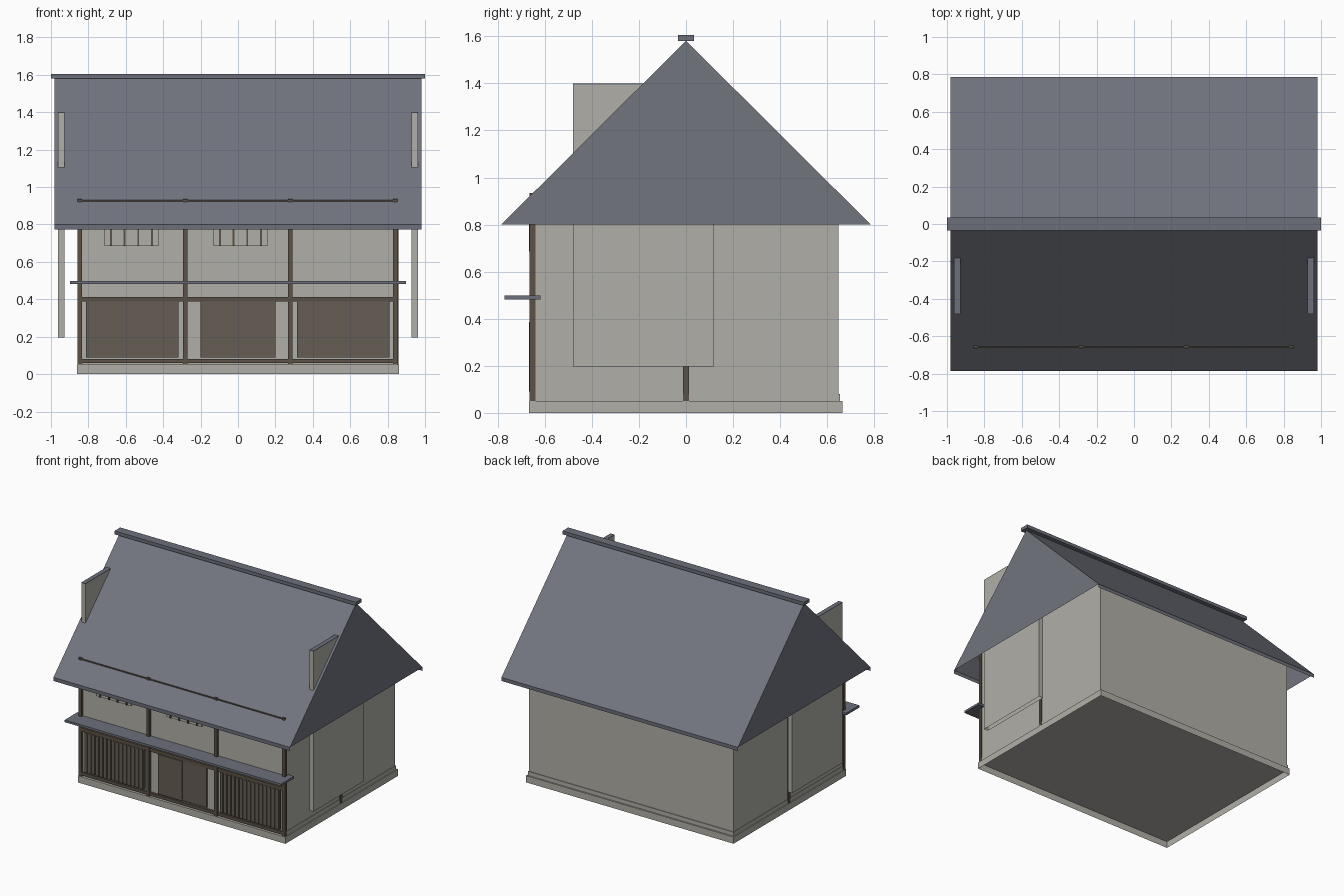
import bpy, bmesh

cube = bpy.data.objects.get("Cube")
if cube:
    bpy.data.objects.remove(cube, do_unlink=True)


def make_material(name, *rgb):
    """Flat material from display colour values (0-255)."""
    linear = [((c / 255 + 0.055) / 1.055) ** 2.4 for c in rgb] + [1.0]
    mat = bpy.data.materials.new(name)
    mat.diffuse_color = linear
    mat.use_nodes = True
    shader = next(n for n in mat.node_tree.nodes if n.type == 'BSDF_PRINCIPLED')
    shader.inputs["Base Color"].default_value = linear
    shader.inputs["Roughness"].default_value = 0.9
    return mat


PLASTER = make_material("plaster grey", 177, 175, 167)
TILE = make_material("roof slate", 114, 117, 127)
TRIM = make_material("roof trim slate", 108, 112, 122)
TIMBER = make_material("dark timber", 92, 82, 70)
PANEL = make_material("brown panel", 102, 93, 85)


def finish(name, bm, mat):
    mesh = bpy.data.meshes.new(name)
    bm.to_mesh(mesh)
    bm.free()
    mesh.materials.append(mat)
    obj = bpy.data.objects.new(name, mesh)
    bpy.context.collection.objects.link(obj)
    return obj


def box(name, mat, x, y, z, open_bottom=False):
    """Box from (low, high) ranges on each axis."""
    bm = bmesh.new()
    bmesh.ops.create_cube(bm, size=1)
    if open_bottom:
        bm.normal_update()
        bottom = [f for f in bm.faces if f.normal.z < -0.5]
        bmesh.ops.delete(bm, geom=bottom, context='FACES_ONLY')
    for v in bm.verts:
        v.co = [r[0] if c < 0 else r[1] for c, r in zip(v.co, (x, y, z))]
    return finish(name, bm, mat)


def around(centre, width):
    return (centre - width / 2, centre + width / 2)


# Hollow base, skirting and walls
box("base_plinth", PLASTER, (-0.86, 0.86), (-0.667, 0.665), (0, 0.05), True)
box("skirting", PLASTER, (-0.852, 0.852), (-0.64, 0.654), (0.05, 0.08), True)
box("walls", PLASTER, (-0.848, 0.848), (-0.645, 0.648), (0.05, 0.92), True)

# Hollow gable roof, open underneath
bm = bmesh.new()
ends = []
for x in (-0.98, 0.98):
    ends.append([bm.verts.new((x, y, z))
                 for y, z in ((-0.785, 0.8), (0, 1.581), (0.785, 0.8))])
left_end, right_end = ends
bm.faces.new(left_end)
bm.faces.new(right_end)
for i in range(2):
    bm.faces.new((left_end[i], right_end[i], right_end[i + 1], left_end[i + 1]))
bmesh.ops.recalc_face_normals(bm, faces=bm.faces)
# Keep the slopes facing upwards
if any(f.normal.z < -0.1 for f in bm.faces):
    bmesh.ops.reverse_faces(bm, faces=bm.faces)
finish("gable_roof", bm, TILE)

# Thin eave strips and ridge cap
for side, name in ((-1, "front_eave_strip"), (1, "back_eave_strip")):
    bm = bmesh.new()
    corners = ((-0.98, 0.773), (0.98, 0.773), (0.98, 0.8), (-0.98, 0.8))
    bm.faces.new([bm.verts.new((-side * x, side * 0.785, z)) for x, z in corners])
    finish(name, bm, TRIM)
box("ridge_cap", TRIM, (-1, 1), (-0.034, 0.034), (1.58, 1.605))

# Side fin walls and side posts
for side, name in ((-1, "right"), (1, "left")):
    fin_x = around(side * 0.945, 0.034)
    box(name + "_fin_wall", PLASTER, fin_x, (-0.48, 0.118), (0.197, 1.396), True)
    box(name + "_fin_cap", TRIM, fin_x, (-0.48, 0.118), (1.396, 1.4))
    box(name + "_side_post", TIMBER, around(side * 0.845, 0.024),
        around(0, 0.024), (0.05, 0.92))

# Front timber frame
post_x = [-0.845, -0.283, 0.28, 0.842]
for x in post_x:
    box("front_post", TIMBER, around(x, 0.024), (-0.664, -0.64), (0.05, 0.935))
for name, low, high in (("sill_beam", 0.058, 0.08),
                        ("lintel_beam", 0.388, 0.413),
                        ("top_beam", 0.908, 0.93)):
    box(name, TIMBER, (-0.85, 0.85), (-0.661, -0.643), (low, high))

# Pent roof over the ground floor
box("pent_roof", TRIM, (-0.897, 0.897), (-0.772, -0.618), (0.482, 0.498))

# Lattice screens in the outer bays
slats = 15
for start, name in ((-0.812, "right"), (0.315, "left")):
    width = 0.495
    box(name + "_lattice_back", PANEL, (start, start + width),
        (-0.66, -0.643), (0.09, 0.387))
    step = width / slats
    for i in range(slats):
        box(name + "_lattice_slat", PANEL, around(start + (i + 0.5) * step, step * 0.55),
            (-0.667, -0.655), (0.09, 0.387))

# Pair of sliding doors
box("right_door", PANEL, (-0.2, 0), (-0.664, -0.643), (0.09, 0.387))
box("left_door", PANEL, (0, 0.2), (-0.656, -0.643), (0.09, 0.387))

# Barred upper windows
for centre in (-0.57, 0.013):
    box("window_panel", PLASTER, around(centre, 0.29), (-0.659, -0.643), (0.685, 0.9))
    for i in range(4):
        box("window_bar", TIMBER, around(centre + (i - 1.5) * 0.073, 0.01),
            (-0.667, -0.655), (0.685, 0.9))
